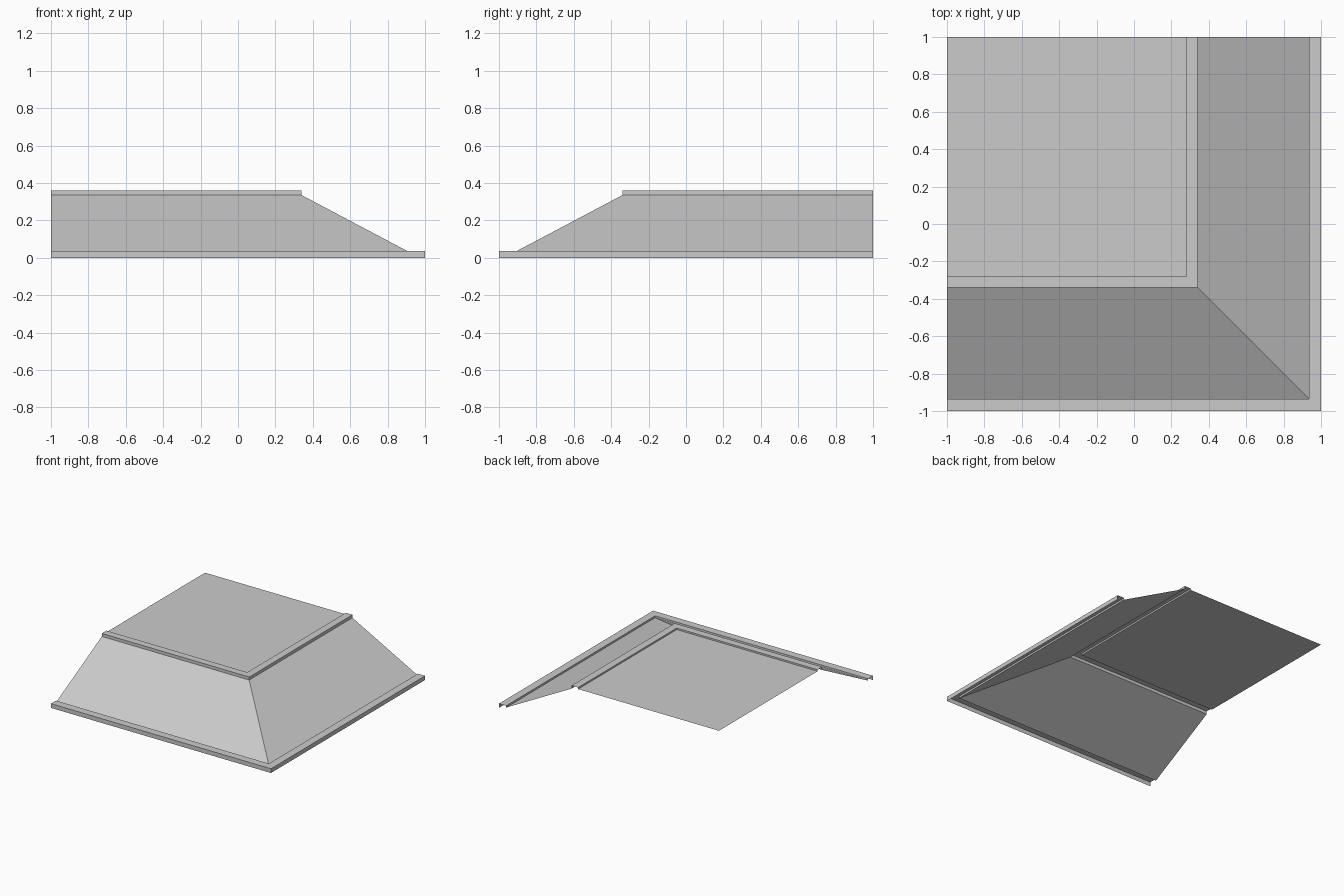
import bpy
import bmesh

cube = bpy.data.objects.get("Cube")
if cube:
    bpy.data.objects.remove(cube, do_unlink=True)

# One plain grey finish
grey = bpy.data.materials.new("plain grey")
grey.use_nodes = True
color = (0.6, 0.6, 0.6, 1)
grey.diffuse_color = color
grey.node_tree.nodes["Principled BSDF"].inputs["Base Color"].default_value = color

# Shared key sizes: distance from the centre lines, and height
RIM_OUT, RIM_IN, RIM_TOP, SLOPE_FOOT = 1.0, 0.935, 0.035, 0.02
LIP_OUT, LIP_IN, LIP_BASE, LIP_TOP = 0.34, 0.28, 0.335, 0.36
DECK = 0.347


def corner_path(d):
    """Plan line running along the front, round the corner and to the back."""
    return [(-1, -d), (d, -d), (d, 1)]


def finish(name, bm):
    mesh = bpy.data.meshes.new(name)
    bm.to_mesh(mesh)
    bm.free()
    mesh.materials.append(grey)
    obj = bpy.data.objects.new(name, mesh)
    bpy.context.collection.objects.link(obj)


def sweep(name, profile):
    """Open sheet made by sweeping a profile round the mitred corner."""
    bm = bmesh.new()
    rows = [[bm.verts.new((x, y, z)) for x, y in corner_path(d)] for d, z in profile]
    for low, high in zip(rows, rows[1:]):
        for i in range(2):
            bm.faces.new((low[i], low[i + 1], high[i + 1], high[i]))
    finish(name, bm)


# Hollow trim round the foot
sweep("base_trim", [(RIM_OUT, 0), (RIM_OUT, RIM_TOP),
                    (RIM_IN, RIM_TOP), (RIM_IN, SLOPE_FOOT)])

# Slanted front and side
sweep("sloped_sides", [(RIM_IN, SLOPE_FOOT), (LIP_OUT, LIP_BASE)])

# Raised trim round the top
sweep("top_trim", [(LIP_OUT, LIP_BASE), (LIP_OUT, LIP_TOP),
                   (LIP_IN, LIP_TOP), (LIP_IN, DECK)])

# Flat top
deck = bmesh.new()
deck.faces.new([deck.verts.new((x, y, DECK)) for x, y in corner_path(LIP_IN) + [(-1, 1)]])
finish("top_deck", deck)
